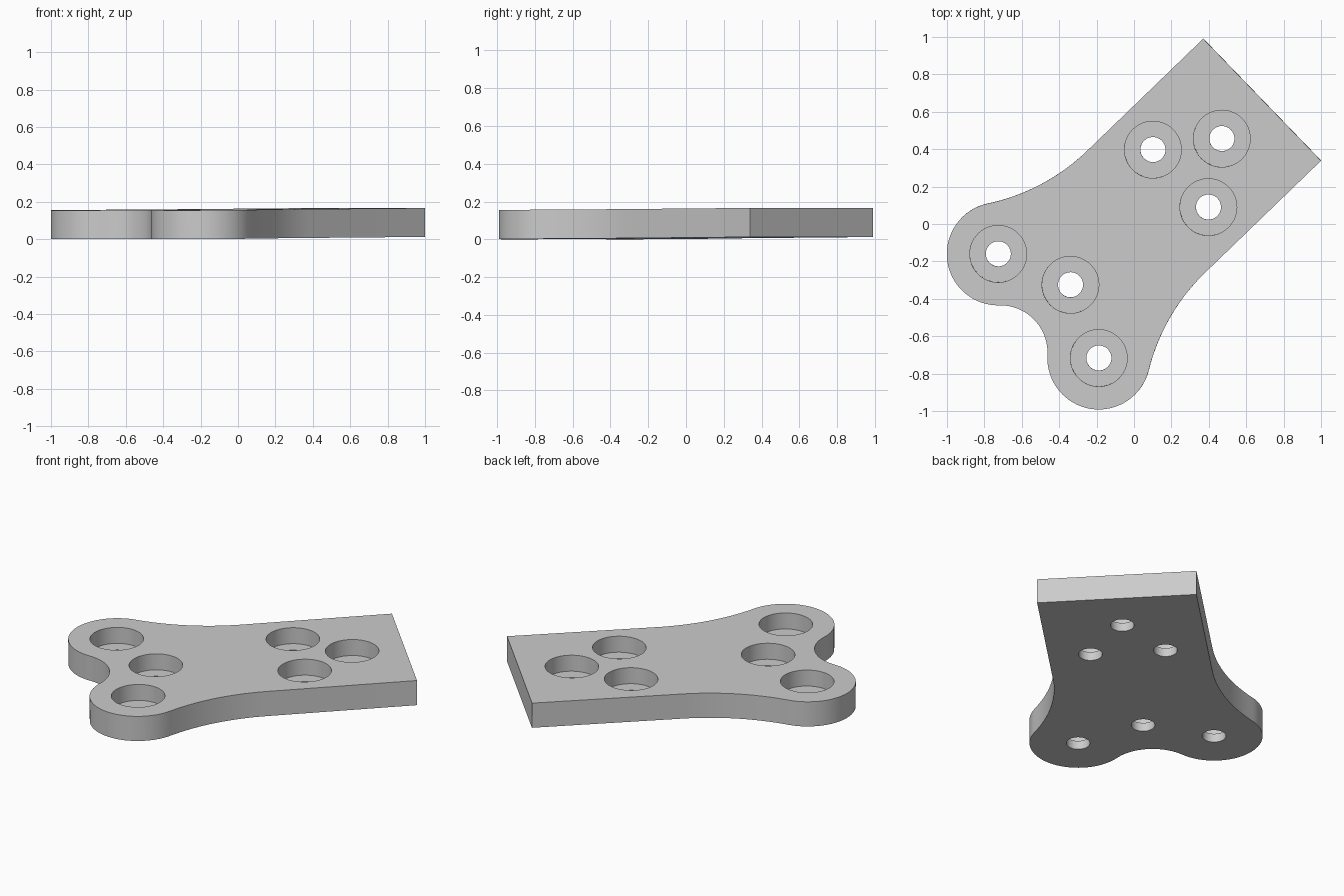
import bpy, bmesh, math
from mathutils import Matrix, Vector

if "Cube" in bpy.data.objects:
    bpy.data.objects.remove(bpy.data.objects["Cube"])

# Local frame: u along the plate, v across it (symmetric about v = 0)
T = 0.154                      # plate thickness
END_U, HALF = 0.952, 0.4535    # square end
LOBE_U, LOBE_V, LOBE_R = -0.636, 0.387, 0.275
FLANK_R, NOTCH_R = 1.09, 0.2527


def arc(cu, cv, r, a0, a1, n):
    return [(cu + r * math.cos(a0 + (a1 - a0) * i / n),
             cv + r * math.sin(a0 + (a1 - a0) * i / n)) for i in range(n + 1)]


def mesh_object(name, bm):
    bmesh.ops.recalc_face_normals(bm, faces=bm.faces)
    me = bpy.data.meshes.new(name)
    bm.to_mesh(me)
    bm.free()
    ob = bpy.data.objects.new(name, me)
    bpy.context.collection.objects.link(ob)
    return ob


# Half outline: corner, flank fillet, lobe, notch between the lobes
fv = HALF + FLANK_R
fu = LOBE_U + math.sqrt((FLANK_R + LOBE_R) ** 2 - (fv - LOBE_V) ** 2)
a_flank = math.atan2(fv - LOBE_V, fu - LOBE_U)      # lobe centre to flank centre
nu = LOBE_U - math.sqrt((NOTCH_R + LOBE_R) ** 2 - LOBE_V ** 2)
a_notch = math.atan2(LOBE_V, LOBE_U - nu)           # notch centre to lobe centre
half = [(END_U, HALF)]
half += arc(fu, fv, FLANK_R, -math.pi / 2, a_flank - math.pi, 16)
half += arc(LOBE_U, LOBE_V, LOBE_R, a_flank, a_notch + math.pi, 32)[1:]
half += arc(nu, 0, NOTCH_R, a_notch, 0, 12)[1:]
outline = half + [(u, -v) for u, v in reversed(half[:-1])]

# Plate
bm = bmesh.new()
face = bm.faces.new([bm.verts.new((u, v, 0)) for u, v in outline])
top = bmesh.ops.extrude_face_region(bm, geom=[face])
bmesh.ops.translate(bm, vec=(0, 0, T),
                    verts=[g for g in top["geom"] if isinstance(g, bmesh.types.BMVert)])
plate = mesh_object("bracket_plate", bm)

# Stepped plugs that cut the counterbored screw holes
SEG = 48
profile = [(0.067, -0.1), (0.067, T - 0.10), (0.152, T - 0.10), (0.152, T + 0.1)]
holes = [(0.652, 0), (-0.473, 0)]
for s in (1, -1):
    holes += [(0.346, 0.2135 * s), (LOBE_U, LOBE_V * s)]
bm = bmesh.new()
for hu, hv in holes:
    rings = [[bm.verts.new((hu + r * math.cos(2 * math.pi * i / SEG),
                            hv + r * math.sin(2 * math.pi * i / SEG), z))
              for i in range(SEG)] for r, z in profile]
    for a, b in zip(rings, rings[1:]):
        for i in range(SEG):
            j = (i + 1) % SEG
            bm.faces.new((a[i], a[j], b[j], b[i]))
    bm.faces.new(rings[0][::-1])
    bm.faces.new(rings[-1])
cutter = mesh_object("hole_cutter", bm)
cutter.hide_render = True

mod = plate.modifiers.new("screw_holes", 'BOOLEAN')
mod.operation = 'DIFFERENCE'
mod.solver = 'EXACT'
mod.object = cutter
bpy.context.view_layer.objects.active = plate
plate.select_set(True)
bpy.ops.object.modifier_apply(modifier=mod.name)
bpy.data.objects.remove(cutter)

# Turn diagonally with the slight tilt, then centre and stand on the ground
me = plate.data
me.transform(Matrix.Rotation(math.radians(44), 4, 'Z') @ Matrix.Rotation(-0.0065, 4, 'Y'))
lo = [min(v.co[k] for v in me.vertices) for k in range(3)]
hi = [max(v.co[k] for v in me.vertices) for k in range(3)]
me.transform(Matrix.Translation(Vector((-(lo[0] + hi[0]) / 2, -(lo[1] + hi[1]) / 2, -lo[2]))))

cutter = None
bpy.ops.object.select_all(action='DESELECT')
plate.select_set(True)
bpy.ops.object.shade_smooth_by_angle(angle=math.radians(30))
